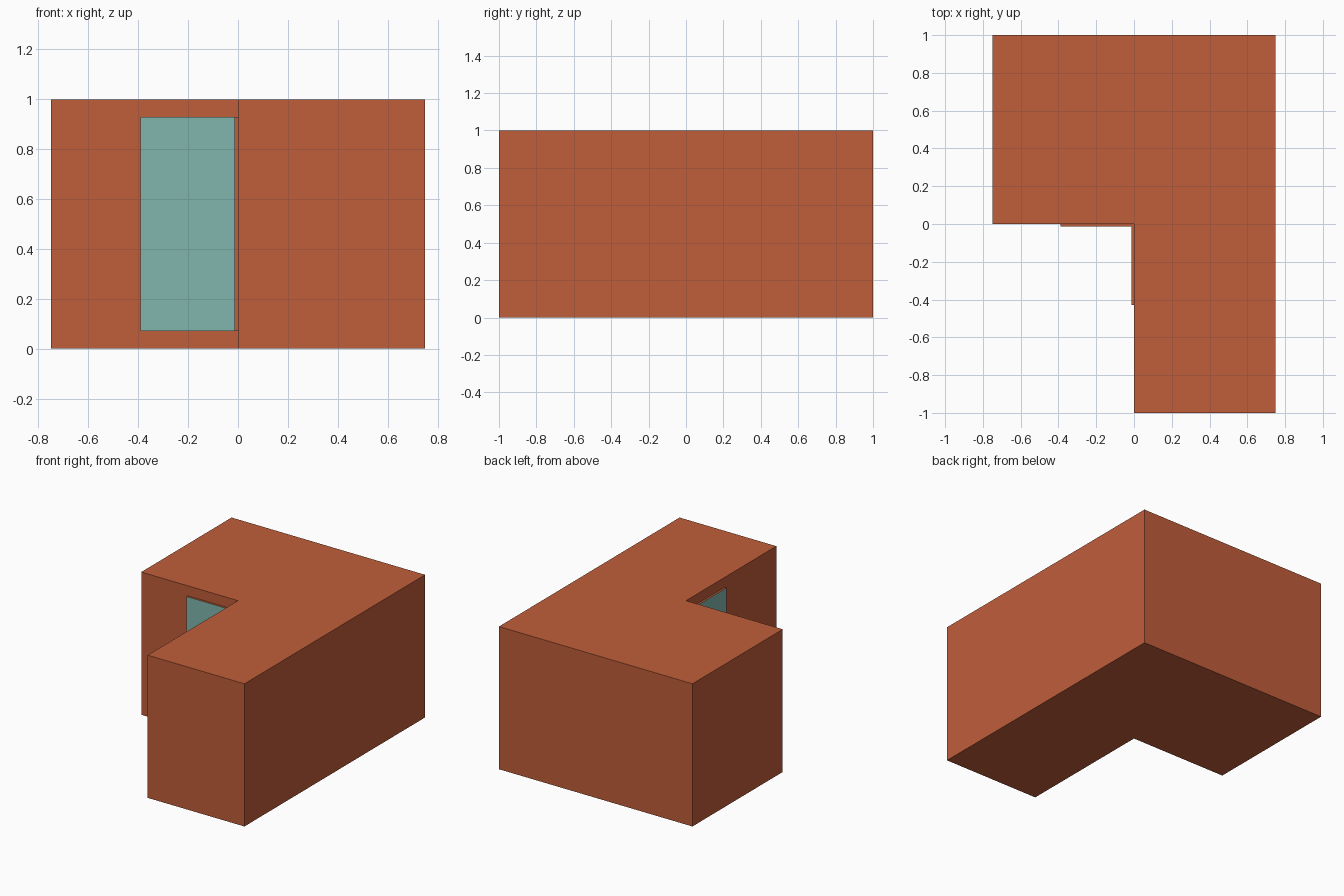
import bpy, bmesh

if "Cube" in bpy.data.objects:
    bpy.data.objects.remove(bpy.data.objects["Cube"])


def material(name, rgb):
    m = bpy.data.materials.new(name)
    m.diffuse_color = (*rgb, 1)
    m.use_nodes = True
    m.node_tree.nodes["Principled BSDF"].inputs["Base Color"].default_value = m.diffuse_color
    return m


BRICK = material("brick red", (0.53, 0.11, 0.042))
GLASS = material("pale teal", (0.22, 0.47, 0.42))


def extrude_outline(name, outline, z0, z1, glass_dir=None):
    """Extrude a plan outline upwards; faces turned to glass_dir become teal."""
    bm = bmesh.new()
    base = bm.faces.new([bm.verts.new((x, y, z0)) for x, y in outline])
    top = bmesh.ops.extrude_face_region(bm, geom=[base])["geom"]
    for v in top:
        if isinstance(v, bmesh.types.BMVert):
            v.co.z = z1
    bmesh.ops.recalc_face_normals(bm, faces=bm.faces)
    bm.normal_update()
    if glass_dir:
        for f in bm.faces:
            if f.normal.x * glass_dir[0] + f.normal.y * glass_dir[1] > 0.9:
                f.material_index = 1
    me = bpy.data.meshes.new(name)
    bm.to_mesh(me)
    bm.free()
    me.materials.append(BRICK)
    me.materials.append(GLASS)
    ob = bpy.data.objects.new(name, me)
    bpy.context.collection.objects.link(ob)
    return ob


# L-shaped building block
extrude_outline("building", [(0, -1), (0.75, -1), (0.75, 1), (-0.75, 1),
                             (-0.75, 0), (0, 0)], 0, 1)

# Two glazed panels meeting in the inner corner
T = 0.014
extrude_outline("back_window", [(-0.39, 0), (-0.39, -T), (0, -T), (0, 0)],
                0.07, 0.93, (0, -1))
extrude_outline("side_window", [(0, -T), (-T, -T), (-T, -0.43), (0, -0.43)],
                0.07, 0.93, (-1, 0))
